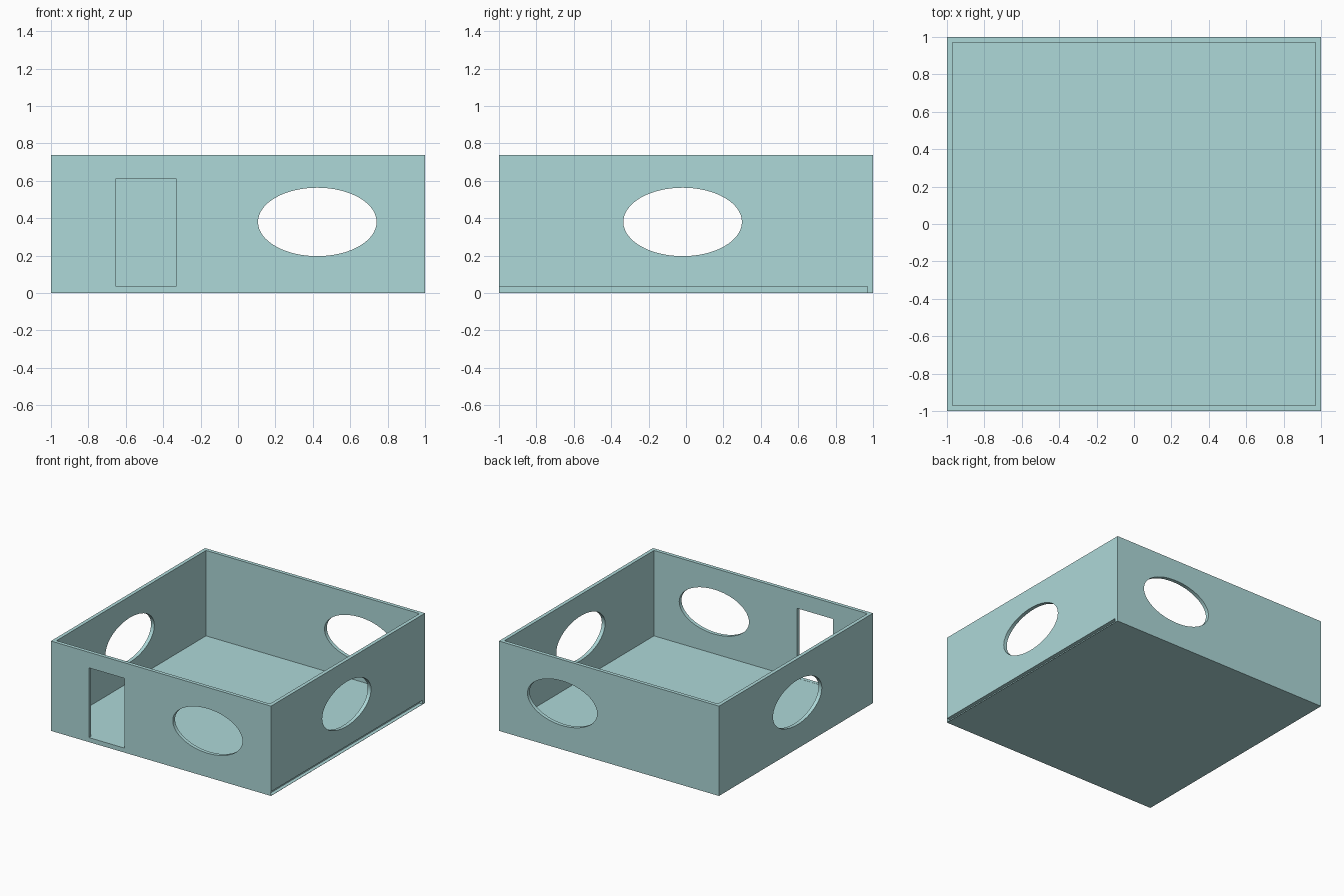
import bpy, math

if "Cube" in bpy.data.objects:
    bpy.data.objects.remove(bpy.data.objects["Cube"])

H = 0.738      # wall height
T = 0.03       # wall thickness
FLOOR = 0.036  # floor top


def box(name, x, y, z):
    """Box from (min, max) ranges."""
    bpy.ops.mesh.primitive_cube_add(size=1)
    ob = bpy.context.object
    ob.name = name
    for v in ob.data.vertices:
        v.co = [lo + (c + 0.5) * (hi - lo) for c, (lo, hi) in zip(v.co, (x, y, z))]
    return ob


def oval(name, loc, along_x):
    """Elliptical cylinder running through both opposite walls."""
    bpy.ops.mesh.primitive_cylinder_add(vertices=64, radius=1, depth=2.4)
    ob = bpy.context.object
    ob.name = name
    for v in ob.data.vertices:
        a, b, d = v.co
        v.co = (d, a * 0.317, b * 0.183) if along_x else (a * 0.317, -d, b * 0.183)
    ob.location = loc
    return ob


# Outer block of the room
room = box("room_shell", (-1, 1), (-1, 1), (0, H))

# Interior, door, oval windows and the slot under the right wall
cutters = [
    box("interior_cutter", (-1 + T, 1 - T), (-1 + T, 1 - T), (FLOOR, H + 0.2)),
    box("door_cutter", (-0.655, -0.33), (-1.1, -0.9), (FLOOR + 0.001, 0.61)),
    oval("front_back_window_cutter", (0.424, 0, 0.38), False),
    oval("side_window_cutter", (0, -0.018, 0.38), True),
    box("slot_cutter", (1 - T, 1.1), (-0.998, 1 - T), (0.002, FLOOR - 0.001)),
]
for c in cutters:
    c.hide_render = True
    m = room.modifiers.new(c.name, 'BOOLEAN')
    m.operation = 'DIFFERENCE'
    m.solver = 'EXACT'
    m.object = c

# Apply the cuts and clear the helpers
bpy.ops.object.select_all(action='DESELECT')
room.select_set(True)
bpy.context.view_layer.objects.active = room
for c in cutters:
    bpy.ops.object.modifier_apply(modifier=c.name)
for c in cutters:
    bpy.data.objects.remove(c, do_unlink=True)
bpy.ops.object.shade_smooth_by_angle(angle=math.radians(30))

# Pale teal paint
mat = bpy.data.materials.new("pale_teal")
mat.diffuse_color = (0.42, 0.69, 0.69, 1)
mat.use_nodes = True
mat.node_tree.nodes["Principled BSDF"].inputs["Base Color"].default_value = mat.diffuse_color
room.data.materials.clear()
room.data.materials.append(mat)
